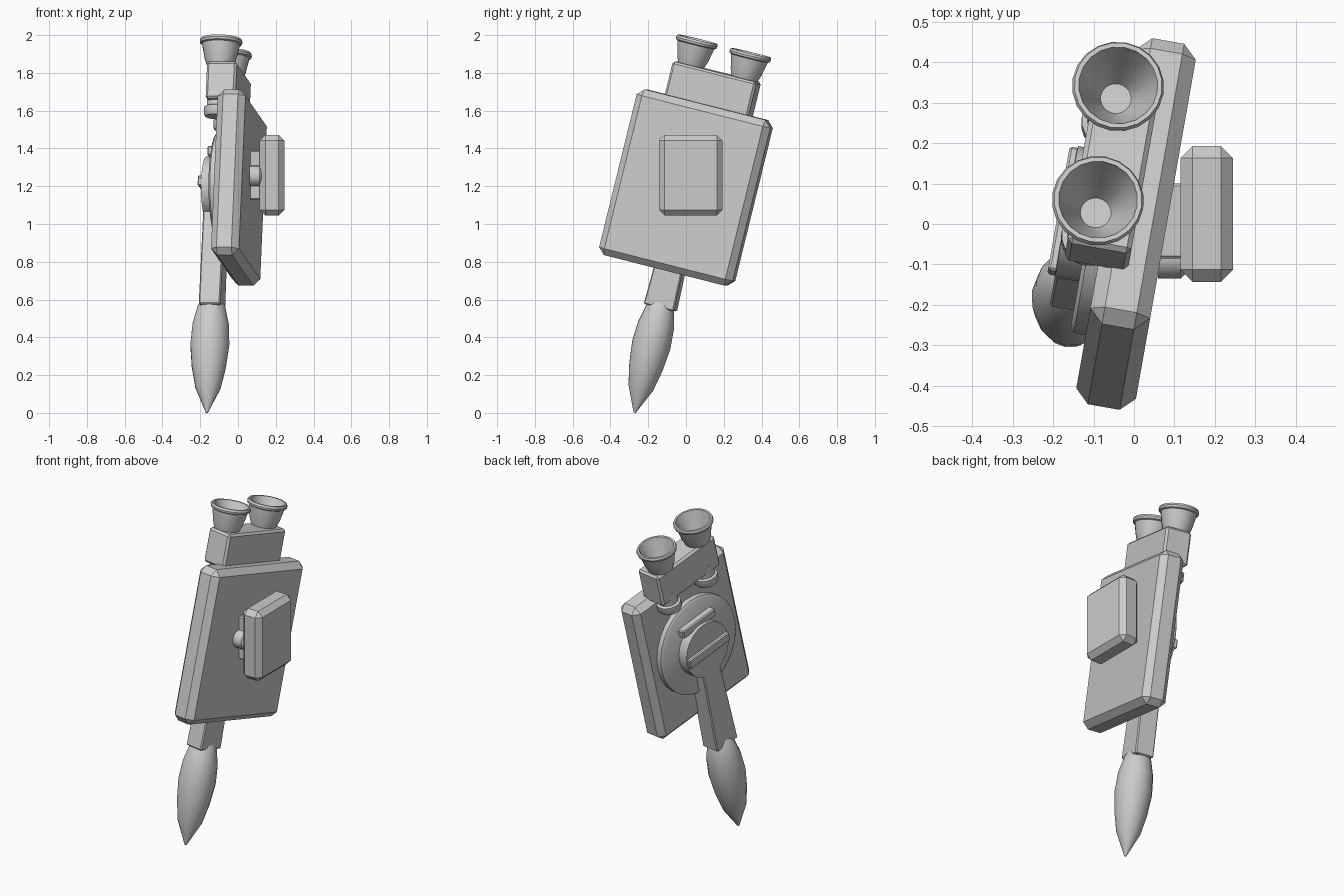
import bpy, bmesh, math
from mathutils import Matrix, Vector

if "Cube" in bpy.data.objects:
    bpy.data.objects.remove(bpy.data.objects["Cube"])

grey = bpy.data.materials.new("plain grey")
grey.use_nodes = True
tone = (0.6, 0.6, 0.6, 1)
grey.diffuse_color = tone
grey.node_tree.nodes["Principled BSDF"].inputs["Base Color"].default_value = tone

# Leaning frame shared by the whole pack
LEAN = (Matrix.Translation((0.005, 0, 1.193))
        @ Matrix.Rotation(math.radians(-10), 4, 'Z')
        @ Matrix.Rotation(math.radians(-14), 4, 'X'))
UPRIGHT = Matrix.Identity(4)
TO_X = Matrix.Rotation(math.radians(-90), 4, 'Y')  # lathe axis to -x


def finish(name, bm, frame, angle=35):
    bmesh.ops.recalc_face_normals(bm, faces=bm.faces)
    mesh = bpy.data.meshes.new(name)
    bm.to_mesh(mesh)
    bm.free()
    mesh.materials.append(grey)
    ob = bpy.data.objects.new(name, mesh)
    bpy.context.collection.objects.link(ob)
    ob.matrix_world = frame
    bpy.ops.object.select_all(action='DESELECT')
    ob.select_set(True)
    bpy.context.view_layer.objects.active = ob
    bpy.ops.object.shade_smooth_by_angle(angle=math.radians(angle))
    return ob


def box(name, low, high, bevel=0.0, frame=LEAN, taper=1.0):
    bm = bmesh.new()
    bmesh.ops.create_cube(bm, size=1)
    low, high = Vector(low), Vector(high)
    mid, size = (low + high) / 2, high - low
    for v in bm.verts:
        k = taper if v.co.z > 0 else 1
        v.co = mid + Vector((v.co.x * size.x, v.co.y * size.y * k, v.co.z * size.z))
    if bevel:
        bmesh.ops.bevel(bm, geom=bm.edges[:], offset=bevel, segments=1,
                        profile=0.5, affect='EDGES')
    return finish(name, bm, frame, 25)


def lathe(name, profile, place, frame=LEAN, sides=20):
    bm = bmesh.new()
    verts = [bm.verts.new((r, 0, h)) for r, h in profile]
    edges = [bm.edges.new(pair) for pair in zip(verts, verts[1:])]
    bmesh.ops.spin(bm, geom=verts + edges, axis=(0, 0, 1), cent=(0, 0, 0),
                   steps=sides, angle=math.tau)
    bmesh.ops.remove_doubles(bm, verts=bm.verts, dist=0.0005)
    return finish(name, bm, frame @ place)


# Main slab and head block
box("main_slab", (-0.075, -0.37, -0.452), (0.075, 0.37, 0.452), 0.035)
box("head_block", (-0.16, -0.232, 0.43), (0.0, 0.232, 0.632), 0.012)

# Flared cups above the head, stepped pegs below it
cup = [(0, 0), (0.07, 0), (0.085, 0.04), (0.101, 0.115), (0.111, 0.12), (0.114, 0.132),
       (0.109, 0.144), (0.098, 0.144), (0.094, 0.13), (0.038, 0.006), (0, 0.006)]
peg = [(0, 0), (0.062, 0), (0.07, 0.012), (0.07, 0.05), (0.056, 0.056),
       (0.056, 0.13), (0, 0.13)]
for side, b in (("front", -0.148), ("back", 0.148)):
    lathe(side + "_cup", cup, Matrix.Translation((-0.103, b, 0.628)))
    lathe(side + "_peg", peg, Matrix.Translation((-0.108, b, 0.35)))

# Round plate, hub and bars on the broad face
plate = [(0, 0), (0.295, 0), (0.295, 0.035), (0.28, 0.045), (0, 0.045)]
hub = [(0, 0), (0.165, 0), (0.165, 0.06), (0, 0.06)]
lathe("round_plate", plate, Matrix.Translation((-0.07, 0, 0.01)) @ TO_X, sides=28)
lathe("hub", hub, Matrix.Translation((-0.115, 0, 0)) @ TO_X, sides=24)
box("hub_bar", (-0.195, -0.16, -0.028), (-0.17, 0.16, 0.028), 0.006)
box("plate_bar", (-0.155, -0.13, 0.145), (-0.11, 0.13, 0.195), 0.006)

# Arm and pointed grip
box("arm", (-0.175, -0.083, -0.655), (-0.06, 0.083, -0.08), 0.006, taper=0.8)
grip = [(0, 0), (0.006, 0), (0.068, 0.135), (0.092, 0.25), (0.105, 0.37), (0.098, 0.48),
        (0.074, 0.58), (0.055, 0.61), (0, 0.61)]
lathe("grip", grip, Matrix.Translation((-0.12, 0, -1.228)), sides=16)

# Upright side box on a short mount
box("side_box", (0.115, -0.143, 1.045), (0.245, 0.193, 1.472), 0.03, UPRIGHT)
box("side_mount", (0.04, -0.085, 1.13), (0.125, 0.1, 1.39), 0.006, UPRIGHT)
knob = [(0, 0), (0.03, 0), (0.055, 0.025), (0.055, 0.08), (0, 0.08)]
lathe("mount_knob", knob, Matrix.Translation((0.14, -0.08, 1.255)) @ TO_X, UPRIGHT, 16)
